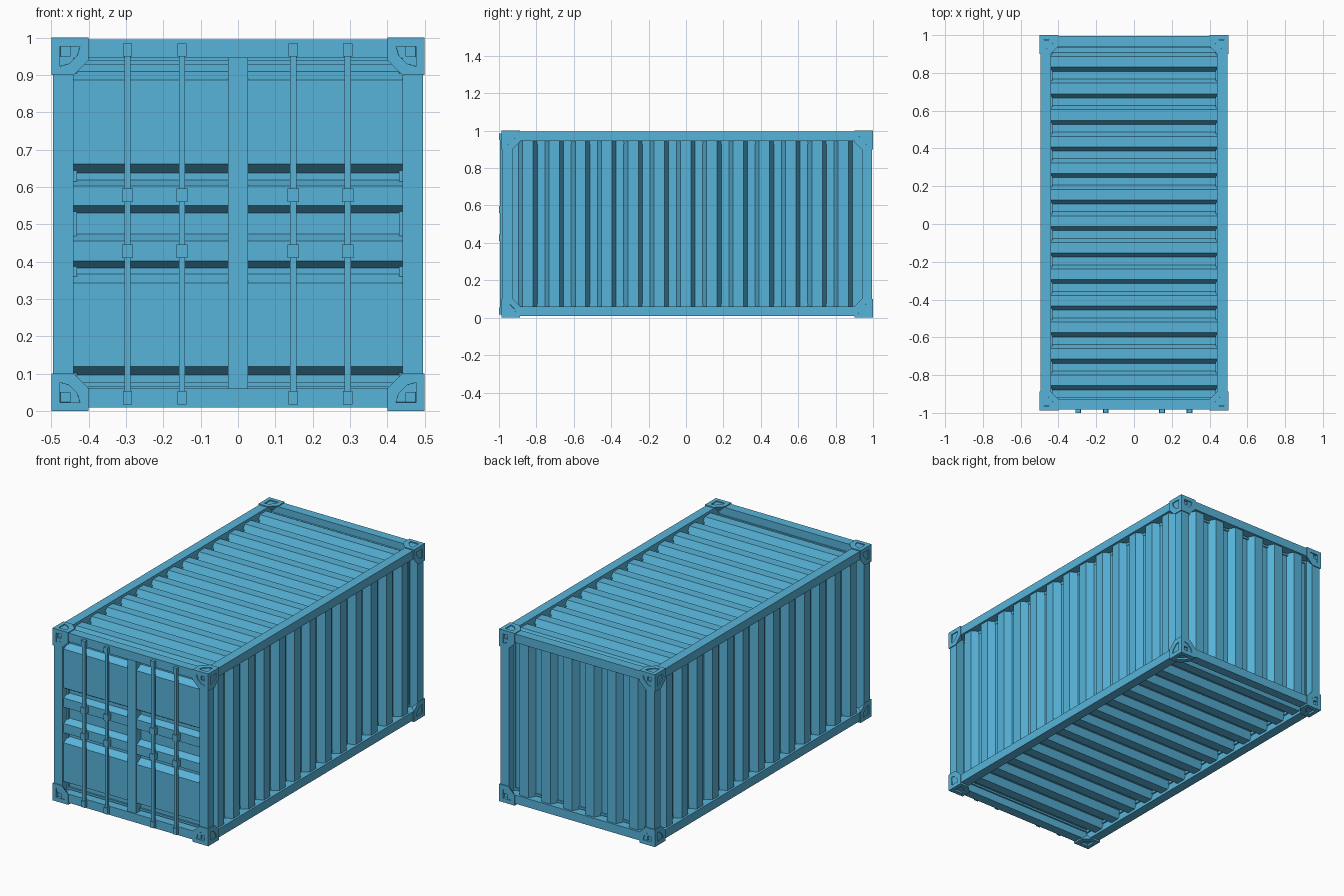
import bpy, bmesh
from mathutils import Vector

if "Cube" in bpy.data.objects:
    bpy.data.objects.remove(bpy.data.objects["Cube"])

paint = bpy.data.materials.new("container_blue")
paint.diffuse_color = (0.098, 0.456, 0.70, 1)
paint.use_nodes = True
paint.node_tree.nodes["Principled BSDF"].inputs["Base Color"].default_value = paint.diffuse_color


def finish(name, bm):
    bmesh.ops.recalc_face_normals(bm, faces=bm.faces[:])
    me = bpy.data.meshes.new(name)
    bm.to_mesh(me)
    bm.free()
    me.materials.append(paint)
    ob = bpy.data.objects.new(name, me)
    bpy.context.collection.objects.link(ob)
    return ob


def box(name, x0, x1, y0, y1, z0, z1):
    bm = bmesh.new()
    bmesh.ops.create_cube(bm, size=1)
    for v in bm.verts:
        v.co = Vector(((x0 + x1) / 2 + v.co.x * (x1 - x0),
                       (y0 + y1) / 2 + v.co.y * (y1 - y0),
                       (z0 + z1) / 2 + v.co.z * (z1 - z0)))
    return finish(name, bm)


def panel(name, profile, w0, w1, place):
    """Extrude a (position, depth) profile from w0 to w1, closed at the back."""
    pts = profile + [(profile[-1][0], -0.012), (profile[0][0], -0.012)]
    bm = bmesh.new()
    a = [bm.verts.new(place(t, d, w0)) for t, d in pts]
    b = [bm.verts.new(place(t, d, w1)) for t, d in pts]
    n = len(pts)
    for i in range(n):
        j = (i + 1) % n
        bm.faces.new((a[i], a[j], b[j], b[i]))
    bm.faces.new(a)
    bm.faces.new(b[::-1])
    return finish(name, bm)


def ridges(start, end, first, count, depth=0.04, pitch=0.1405):
    """Trapezoid corrugation profile between start and end."""
    pts = [(start, 0)]
    for i in range(count):
        t = first + i * pitch
        pts += [(t, 0), (t + 0.022, depth), (t + 0.078, depth), (t + 0.1, 0)]
    return pts + [(end, 0)]


FRONT, BACK = -0.987, 1.0
F0, F1 = -0.982, -0.927      # front frame depth
B0, B1 = 0.94, 0.995         # back frame depth

# Corner castings: cubes with the inner corner cut off and a pocket in each outer face
for sx in (-1, 1):
    for y, sy in ((FRONT, -1), (BACK, 1)):
        for z, sz in ((0, -1), (1, 1)):
            bm = bmesh.new()
            for p in ((0, 0), (.1, 0), (.1, .06), (.06, .1), (0, .1)):
                for k in range(3):
                    c = [p[0], p[1]]
                    c.insert(k, 0)
                    bm.verts.new((sx * (0.5 - c[0]), y - sy * c[1], z - sz * c[2]))
            bmesh.ops.remove_doubles(bm, verts=bm.verts[:], dist=1e-4)
            bmesh.ops.convex_hull(bm, input=bm.verts[:])
            bmesh.ops.dissolve_limit(bm, angle_limit=0.02, verts=bm.verts[:], edges=bm.edges[:])
            bmesh.ops.recalc_face_normals(bm, faces=bm.faces[:])
            outer = [f for f in bm.faces
                     if max(f.normal.x * sx, f.normal.y * sy, f.normal.z * sz) > 0.95]
            bmesh.ops.inset_individual(bm, faces=outer, thickness=0.033)
            bmesh.ops.inset_individual(bm, faces=outer, thickness=0.001, depth=-0.015)
            finish("corner_casting", bm)

# Frame posts and rails
for s in (-1, 1):
    x0, x1 = sorted((s * 0.44, s * 0.495))
    box("front_post", x0, x1, F0, F1, 0.05, 0.95)
    box("back_post", x0, x1, B0, B1, 0.05, 0.95)
    box("bottom_side_rail", x0, x1, F0 + .02, B1 - .02, 0.01, 0.06)
    box("top_side_rail", x0, x1, F0 + .02, B1 - .02, 0.945, 0.995)
for y0, y1, end in ((F0, F1, "front"), (B0, B1, "back")):
    box(end + "_bottom_rail", -0.45, 0.45, y0, y1, 0.01, 0.06)
    box(end + "_top_rail", -0.45, 0.45, y0, y1, 0.945, 0.995)

# Corrugated side walls
side = ridges(-0.94, 0.95, -0.895, 13)
for s in (-1, 1):
    panel("side_wall", side, 0.05, 0.955, lambda t, d, w: (s * (0.443 + d), t, w))

# Corrugated roof and floor
deck = ridges(-0.94, 0.95, -0.878, 13)
panel("roof", deck, -0.445, 0.445, lambda t, d, w: (w, t, 0.94 + d))
panel("floor", deck, -0.445, 0.445, lambda t, d, w: (w, t, 0.065 - d))

# Corrugated back wall
panel("back_wall", ridges(-0.445, 0.445, -0.401, 6), 0.05, 0.955,
      lambda t, d, w: (t, 0.943 + d, w))

# Doors with horizontal ridges, each given as bottom, flat start, flat end, top
door = [(0.055, 0)]
for a, b, c, e in ((.097, .119, .343, .367), (.383, .402, .455, .474),
                   (.53, .55, .603, .619), (.638, .662, .887, .909)):
    door += [(a, 0), (b, 0.04), (c, 0.04), (e, 0)]
door.append((0.95, 0))
for s in (-1, 1):
    panel("door", door, s * 0.02, s * 0.442, lambda t, d, w: (w, -0.93 - d, t))
box("door_centre_post", -0.027, 0.027, -0.976, -0.917, 0.055, 0.95)

# Locking rods with brackets
for x in (-0.296, -0.15, 0.148, 0.294):
    box("locking_rod", x - .0085, x + .0085, -0.995, -0.98, 0.03, 0.97)
    for z0, z1, h in ((.018, .054, .0125), (.41, .446, .015),
                      (.56, .596, .015), (.95, .985, .0125)):
        box("rod_bracket", x - h, x + h, -1.0, -0.965, z0, z1)
